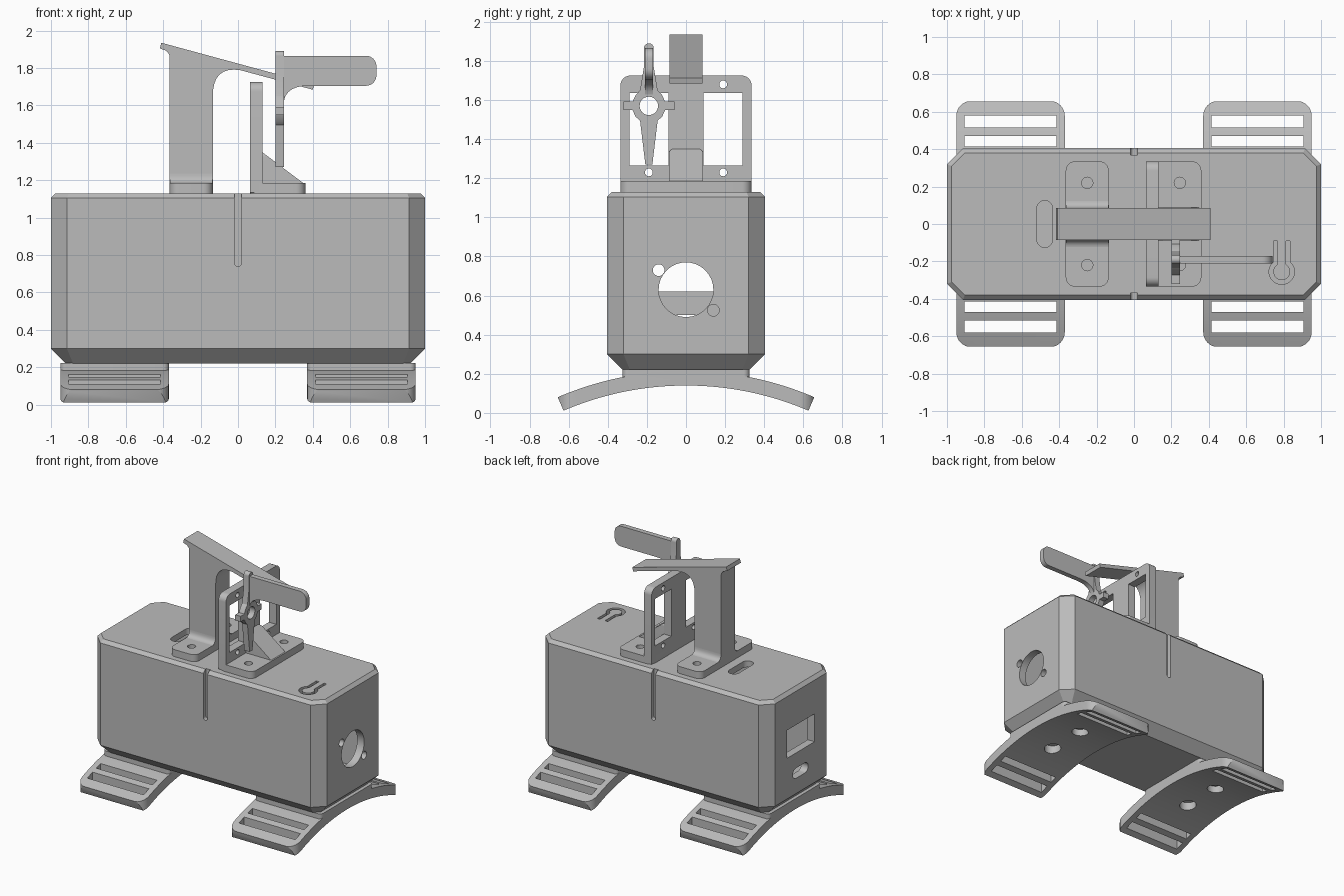
import bpy, bmesh
from math import sin, cos, pi, radians, hypot
from mathutils import Vector

cube = bpy.data.objects.get("Cube")
if cube:
    bpy.data.objects.remove(cube, do_unlink=True)

grey = bpy.data.materials.new("plain grey")
grey.use_nodes = True
grey.diffuse_color = (0.5, 0.5, 0.5, 1)
grey.node_tree.nodes["Principled BSDF"].inputs["Base Color"].default_value = (0.5, 0.5, 0.5, 1)


# ---- outline helpers ----
def arc(u, v, r, a0, a1, n=8):
    return [(u + r * cos(radians(a0 + (a1 - a0) * i / n)),
             v + r * sin(radians(a0 + (a1 - a0) * i / n))) for i in range(n + 1)]


def circle(u, v, r):
    return arc(u, v, r, 0, 360, 32)[:-1]


def rect(u0, u1, v0, v1, r=0.0):
    if r == 0:
        return [(u0, v0), (u1, v0), (u1, v1), (u0, v1)]
    return (arc(u1 - r, v1 - r, r, 0, 90) + arc(u0 + r, v1 - r, r, 90, 180)
            + arc(u0 + r, v0 + r, r, 180, 270) + arc(u1 - r, v0 + r, r, 270, 360))


def bend(a, b, c, n=8):
    a, b, c = Vector(a), Vector(b), Vector(c)
    return [tuple(a.lerp(b, i / n).lerp(b.lerp(c, i / n), i / n)) for i in range(n + 1)]


# ---- solid helpers ----
def loft(name, rings):
    bm = bmesh.new()
    loops = [[bm.verts.new(p) for p in ring] for ring in rings]
    n = len(loops[0])
    bm.faces.new(loops[0])
    bm.faces.new(loops[-1])
    for low, high in zip(loops, loops[1:]):
        for i in range(n):
            j = (i + 1) % n
            bm.faces.new((low[i], low[j], high[j], high[i]))
    bmesh.ops.recalc_face_normals(bm, faces=bm.faces)
    mesh = bpy.data.meshes.new(name)
    bm.to_mesh(mesh)
    bm.free()
    mesh.materials.append(grey)
    obj = bpy.data.objects.new(name, mesh)
    bpy.context.collection.objects.link(obj)
    return obj


def prism(name, axis, outline, a, b):
    place = {"x": lambda u, v, t: (t, u, v),
             "y": lambda u, v, t: (u, t, v),
             "z": lambda u, v, t: (u, v, t)}[axis]
    clean = [p for i, p in enumerate(outline)
             if hypot(p[0] - outline[i - 1][0], p[1] - outline[i - 1][1]) > 1e-5]
    return loft(name, [[place(u, v, t) for u, v in clean] for t in (a, b)])


def combine(obj, other, operation="DIFFERENCE"):
    mod = obj.modifiers.new("combine", "BOOLEAN")
    mod.operation = operation
    mod.solver = "EXACT"
    mod.object = other
    bpy.context.view_layer.objects.active = obj
    bpy.ops.object.modifier_apply(modifier=mod.name)
    bpy.data.objects.remove(other, do_unlink=True)


def cut(obj, axis, outline, a, b):
    combine(obj, prism("cutter", axis, outline, a, b))


# ---- hollow case with chamfered corners ----
def octagon(z, inset):
    x, y, c = 1 - inset, 0.405 - inset, 0.085 - 0.586 * inset
    return [(x, c - y, z), (x, y - c, z), (x - c, y, z), (c - x, y, z),
            (-x, y - c, z), (-x, c - y, z), (c - x, -y, z), (x - c, -y, z)]


case = loft("case", [octagon(0.22, 0.08), octagon(0.3, 0), octagon(1.105, 0), octagon(1.13, 0.025)])
combine(case, loft("cavity", [octagon(0.3, 0.06), octagon(1.08, 0.06)]))

# end openings: round port with two screw holes, display window, cable slot
for outline in (circle(0, 0.63, 0.14), circle(-0.14, 0.73, 0.03), circle(0.14, 0.525, 0.03)):
    cut(case, "x", outline, 0.9, 1.1)
for outline in (rect(-0.17, 0.17, 0.62, 0.84), rect(-0.09, 0.1, 0.42, 0.5, 0.039)):
    cut(case, "x", outline, -1.1, -0.9)

# rounded grooves in the long sides, and the slot in the lid
for side in (-1, 1):
    cut(case, "y", rect(-0.018, 0.018, 0.74, 1.2, 0.0179), side * 0.37, side * 0.5)
cut(case, "z", rect(-0.52, -0.435, -0.125, 0.125, 0.042), 1.0, 1.2)

# thin slit around a flexible push button
bx, by = 0.79, -0.255
slit = ([(bx + 0.045, by + 0.165)] + arc(bx, by, 0.068, 50, -230, 28) + [(bx - 0.045, by + 0.165),
        (bx - 0.022, by + 0.165)] + arc(bx, by, 0.045, -240, 60, 28) + [(bx + 0.022, by + 0.165)])
cut(case, "z", slit, 1.0, 1.2)

# ---- curved strap feet ----
for side, label in ((1, "left"), (-1, "right")):
    x0, x1 = sorted((side * 0.37, side * 0.95))
    mid = (x0 + x1) / 2
    band = arc(0, -1.45, 1.665, 66.8, 113.2, 32) + arc(0, -1.45, 1.59, 113.2, 66.8, 32)
    foot = prism(label + "_foot", "x", band, x0, x1)
    combine(foot, prism("trim", "z", rect(x0, x1, -0.658, 0.658, 0.08), -0.1, 0.4), "INTERSECT")
    combine(foot, prism("pad", "z", rect(x0, x1, -0.325, 0.325, 0.03), 0.165, 0.222), "UNION")
    for end in (-1, 1):
        for near, far in ((0.415, 0.47), (0.515, 0.58)):
            v0, v1 = sorted((end * near, end * far))
            cut(foot, "z", rect(mid - 0.245, mid + 0.245, v0, v1), -0.1, 0.4)
        cut(foot, "z", circle(mid, end * 0.16, 0.062), -0.1, 0.19)
        cut(foot, "z", circle(mid, end * 0.16, 0.03), 0.1, 0.3)


# ---- bracket base plates ----
def base_plate(name, x0, x1, hole_x):
    base = prism(name, "z", rect(x0, x1, -0.335, 0.335, 0.05), 1.125, 1.185)
    for y in (-0.22, 0.22):
        cut(base, "z", circle(hole_x, y, 0.03), 1.0, 1.3)


base_plate("post_base", -0.365, -0.135, -0.25)
base_plate("frame_base", 0.065, 0.36, 0.245)

# ---- post carrying the sloping arm ----
post_side = ([(-0.135, 1.18)] + bend((-0.135, 1.65), (-0.135, 1.81), (0.01, 1.789))
             + [(0.4, 1.684), (0.408, 1.713), (-0.41, 1.935), (-0.418, 1.905)]
             + bend((-0.4, 1.898), (-0.365, 1.89), (-0.365, 1.85)) + [(-0.365, 1.18)])
prism("post_and_arm", "y", post_side, -0.085, 0.085)
flare = bend((0.135, 1.184), (0.085, 1.184), (0.085, 1.235))
prism("post_flare", "x", flare + [(-u, v) for u, v in reversed(flare)], -0.364, -0.136)

# ---- motor frame with two windows and a gusset ----
frame = prism("motor_frame", "x", rect(-0.335, 0.335, 1.13, 1.725, 0.05), 0.065, 0.13)
combine(frame, prism("frame_foot", "z", rect(0.065, 0.13, -0.335, 0.335), 1.135, 1.19), "UNION")
for side in (-1, 1):
    u0, u1 = sorted((side * 0.09, side * 0.29))
    cut(frame, "x", rect(u0, u1, 1.265, 1.635), 0, 0.2)
    for z in (1.23, 1.68):
        cut(frame, "x", circle(side * 0.19, z, 0.02), 0, 0.2)
gusset = prism("gusset", "y", [(0.12, 1.18), (0.355, 1.18), (0.13, 1.35), (0.12, 1.35)], -0.088, 0.088)
combine(gusset, prism("trim", "x", rect(-0.088, 0.088, 1.1, 1.35, 0.025), 0, 0.5), "INTERSECT")

# ---- four armed horn ----
half = ([(0.018, -0.3), (0.045, -0.075), (0.068, -0.055), (0.083, -0.022), (0.13, -0.022),
         (0.13, 0.022), (0.083, 0.022), (0.068, 0.055), (0.045, 0.08), (0.025, 0.2)]
        + arc(0, 0.295, 0.025, 0, 90))
star = half + [(-u, v) for u, v in reversed(half)]
horn = prism("horn", "x", [(u - 0.19, v + 1.57) for u, v in star], 0.2, 0.247)
cut(horn, "x", circle(-0.19, 1.57, 0.047), 0, 0.5)

# ---- paddle on the horn ----
paddle = ([(0.22, 1.865)] + arc(0.685, 1.81, 0.055, 90, 0) + arc(0.685, 1.76, 0.055, 0, -90)
          + bend((0.38, 1.705), (0.26, 1.705), (0.246, 1.625)) + [(0.22, 1.625)])
prism("paddle", "y", paddle, -0.21, -0.17)

# ---- smooth curves, sharp edges ----
for obj in bpy.context.collection.objects:
    if obj.type == "MESH" and obj.data.materials and obj.data.materials[0] == grey:
        bpy.ops.object.select_all(action="DESELECT")
        obj.select_set(True)
        bpy.context.view_layer.objects.active = obj
        bpy.ops.object.shade_smooth_by_angle(angle=radians(30))
